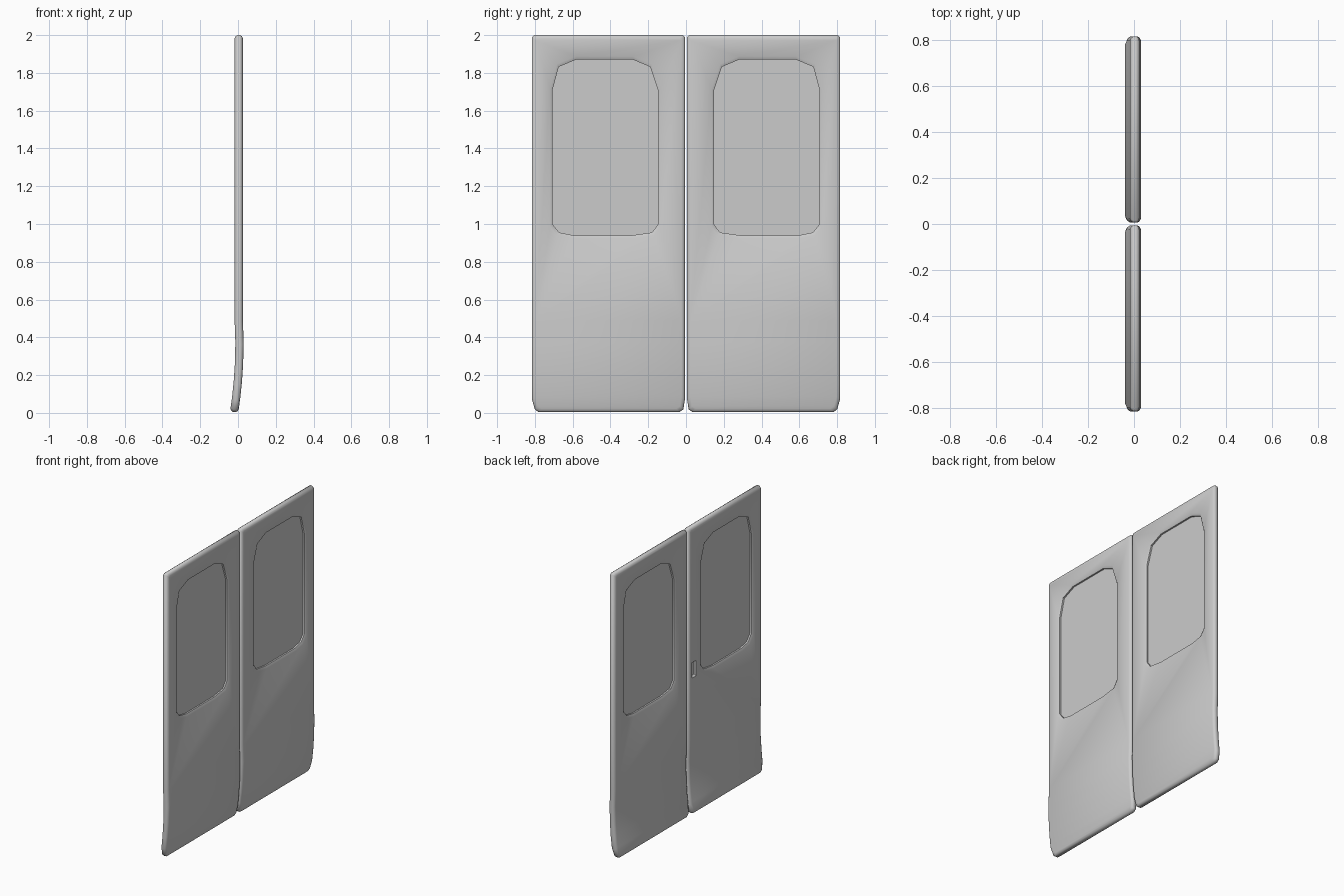
import bpy, bmesh

if "Cube" in bpy.data.objects:
    bpy.data.objects.remove(bpy.data.objects["Cube"])

MID = 0.004  # x of the door's middle plane
HALF = 0.022  # half thickness

# Door outline rows: z, inner y, outer y, x shift of the curved lower skirt
ROWS = [(0.004, 0.035, 0.780, -0.022), (0.018, 0.014, 0.800, -0.020),
        (0.070, 0.006, 0.815, -0.013), (0.150, 0.006, 0.816, -0.005),
        (0.240, 0.006, 0.816, 0.001), (0.360, 0.006, 0.816, 0.004),
        (0.480, 0.006, 0.816, 0.0), (1.990, 0.006, 0.815, 0.0),
        (2.000, 0.016, 0.805, 0.0)]

# Rounded edge section: inset from outline, x offset
EDGE = [(0.018, -HALF), (0.006, -0.017), (0, -0.007),
        (0, 0.007), (0.006, 0.017), (0.018, HALF)]

# Window outline: y, z
WINDOW = [(0.147, 1.00), (0.180, 0.955), (0.285, 0.940), (0.597, 0.940),
          (0.672, 0.955), (0.708, 1.00), (0.708, 1.705), (0.674, 1.832),
          (0.578, 1.872), (0.285, 1.872), (0.190, 1.832), (0.147, 1.705)]


def finish(bm, name):
    bmesh.ops.recalc_face_normals(bm, faces=bm.faces)
    me = bpy.data.meshes.new(name)
    bm.to_mesh(me)
    bm.free()
    ob = bpy.data.objects.new(name, me)
    bpy.context.collection.objects.link(ob)
    return ob


def bridge(bm, loops):
    for a, b in zip(loops, loops[1:]):
        n = len(a)
        for i in range(n):
            j = (i + 1) % n
            bm.faces.new((a[i], a[j], b[j], b[i]))


def door_panel(s, name):
    bm = bmesh.new()
    loops = []
    n = len(ROWS)
    for inset, dx in EDGE:
        fy, fz = 1 - inset / 0.405, 1 - inset / 1.0
        pts = [(r[0], r[1], r[3]) for r in ROWS]
        pts += [(r[0], r[2], r[3]) for r in reversed(ROWS)]
        loops.append([bm.verts.new((MID + shift + dx, s * (0.411 + (y - 0.411) * fy),
                                    1 + (z - 1) * fz)) for z, y, shift in pts])
    bridge(bm, loops)
    # Flat skins, one strip per row
    for loop in (loops[0], loops[-1]):
        for i in range(n - 1):
            bm.faces.new((loop[i], loop[i + 1], loop[2 * n - 2 - i], loop[2 * n - 1 - i]))
    return finish(bm, name)


def window_loft(s, name, section):
    bm = bmesh.new()
    loops = []
    for x, grow in section:
        ky, kz = 1 + grow * 0.7 / 0.28, 1 + grow / 0.466
        loops.append([bm.verts.new((MID + x, s * (0.4275 + (y - 0.4275) * ky),
                                    1.406 + (z - 1.406) * kz)) for y, z in WINDOW])
    bridge(bm, loops)
    bm.faces.new(loops[0])
    bm.faces.new(loops[-1])
    return finish(bm, name)


def cut(target, cutter):
    cutter.hide_render = True
    m = target.modifiers.new("cut", 'BOOLEAN')
    m.operation = 'DIFFERENCE'
    m.solver = 'EXACT'
    m.object = cutter
    bpy.context.view_layer.objects.active = target
    bpy.ops.object.modifier_apply(modifier=m.name)
    bpy.data.objects.remove(cutter)


def smooth(ob):
    bpy.ops.object.select_all(action='DESELECT')
    ob.select_set(True)
    bpy.context.view_layer.objects.active = ob
    bpy.ops.object.shade_smooth_by_angle(angle=0.7)


for s, side in ((1, "right"), (-1, "left")):
    door = door_panel(s, side + "_door")
    # Window opening with a sloped lip on both skins
    cut(door, window_loft(s, "window_cutter",
                          [(-0.034, 0.040), (-0.014, 0), (0.014, 0), (0.034, 0.040)]))
    # Sunken handle on the inner face of one leaf
    if s < 0:
        bm = bmesh.new()
        bmesh.ops.create_cube(bm, size=1)
        for v in bm.verts:
            k = 1.0 if v.co.x < 0 else 0.75
            v.co = (-0.016 + v.co.x * 0.024, -0.065 + v.co.y * 0.05 * k,
                    1.0 + v.co.z * 0.12 * k)
        cut(door, finish(bm, "handle_cutter"))
    smooth(door)
    # Pane set in the middle of the opening
    window_loft(s, side + "_window_pane", [(-0.003, 0.002), (0.003, 0.002)])
